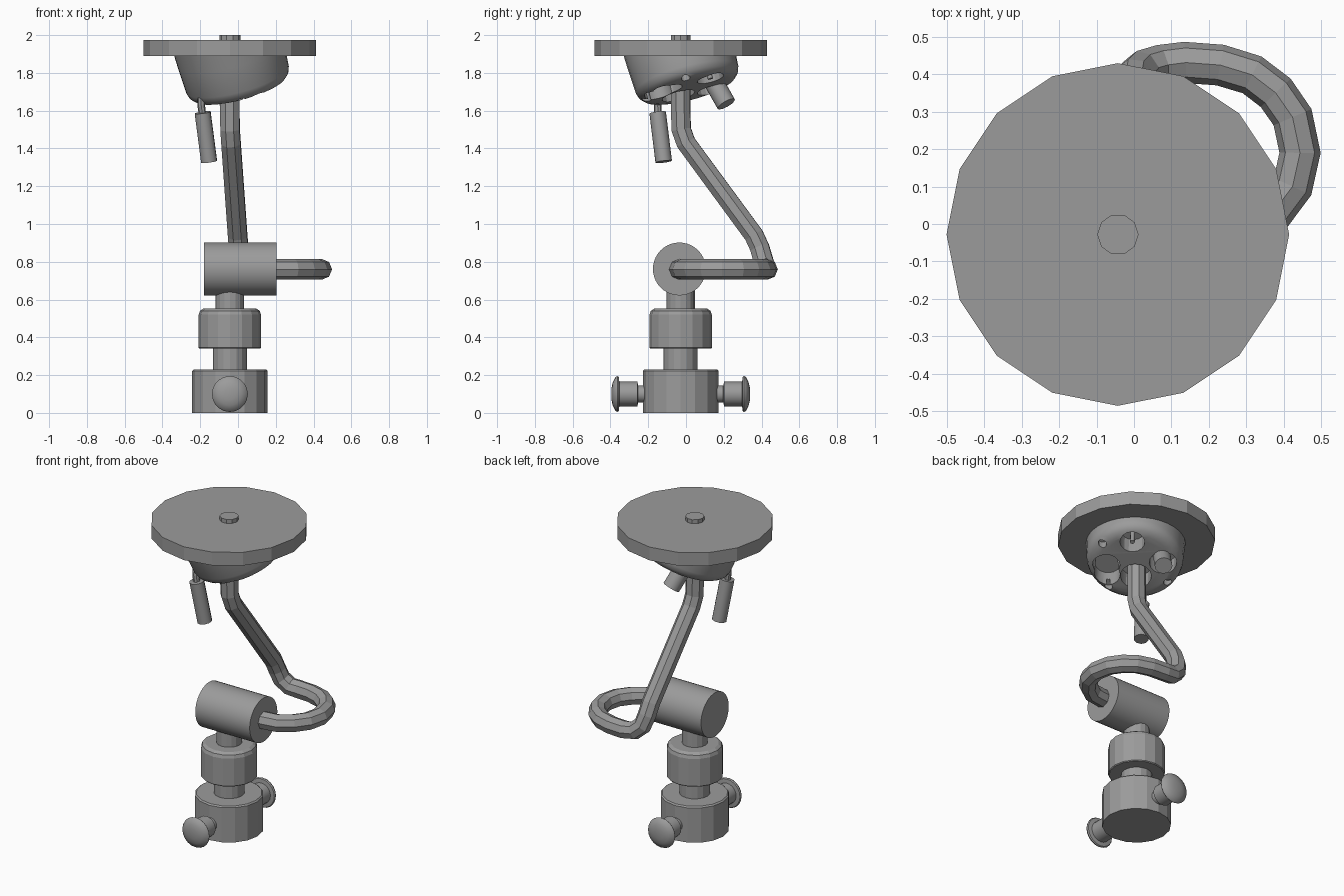
import bpy, bmesh, math
from mathutils import Vector

if "Cube" in bpy.data.objects:
    bpy.data.objects.remove(bpy.data.objects["Cube"])

CX, CY = -0.043, -0.028          # column axis
UP = (0, 0, 1)

# Dark grey finish for every part
GREY = bpy.data.materials.new("dark_grey")
GREY.diffuse_color = (0.33, 0.33, 0.33, 1)
GREY.use_nodes = True
GREY.node_tree.nodes["Principled BSDF"].inputs["Base Color"].default_value = GREY.diffuse_color


def lathe(name, profile, segs, origin=(CX, CY, 0), axis=UP, smooth=None, clip=None):
    """Spin (radius, height) points around an axis and cap both ends."""
    rot = Vector(UP).rotation_difference(Vector(axis).normalized())
    bm = bmesh.new()
    rings = []
    for r, h in profile:
        ring = []
        for i in range(segs):
            a = 2 * math.pi * i / segs
            p = rot @ Vector((r * math.cos(a), r * math.sin(a), h)) + Vector(origin)
            ring.append(bm.verts.new(p))
        rings.append(ring)
    for a, b in zip(rings, rings[1:]):
        for i in range(segs):
            j = (i + 1) % segs
            bm.faces.new((a[i], a[j], b[j], b[i]))
    bm.faces.new(rings[0])
    bm.faces.new(rings[-1])
    if clip is not None:
        geom = bm.verts[:] + bm.edges[:] + bm.faces[:]
        cut = bmesh.ops.bisect_plane(bm, geom=geom, plane_co=(0, 0, clip),
                                     plane_no=UP, clear_outer=True)
        edges = [e for e in cut["geom_cut"] if isinstance(e, bmesh.types.BMEdge)]
        bmesh.ops.contextual_create(bm, geom=edges)
    bmesh.ops.recalc_face_normals(bm, faces=bm.faces)
    me = bpy.data.meshes.new(name)
    bm.to_mesh(me)
    bm.free()
    me.materials.append(GREY)
    ob = bpy.data.objects.new(name, me)
    bpy.context.collection.objects.link(ob)
    if smooth:
        select(ob)
        bpy.ops.object.shade_smooth_by_angle(angle=math.radians(smooth))
    return ob


def select(ob):
    bpy.ops.object.select_all(action='DESELECT')
    ob.select_set(True)
    bpy.context.view_layer.objects.active = ob


def rod(name, a, b, r, segs, smooth=None):
    a, b = Vector(a), Vector(b)
    return lathe(name, [(r, 0), (r, (b - a).length)], segs, a, b - a, smooth)


def tube(name, pts, r):
    cu = bpy.data.curves.new(name, 'CURVE')
    cu.dimensions = '3D'
    cu.bevel_depth, cu.bevel_resolution, cu.use_fill_caps = r, 2, True
    sp = cu.splines.new('POLY')
    sp.points.add(len(pts) - 1)
    for p, co in zip(sp.points, pts):
        p.co = (*co, 1)
    sp.use_smooth = False
    cu.materials.append(GREY)
    ob = bpy.data.objects.new(name, cu)
    bpy.context.collection.objects.link(ob)
    select(ob)
    bpy.ops.object.convert(target='MESH')
    return ob


# Column: base, necks and collar
lathe("base", [(0.2, 0), (0.2, 0.222), (0.192, 0.23)], 16)
lathe("lower_neck", [(0.09, 0.2), (0.09, 0.36)], 16)
lathe("collar", [(0.16, 0.34), (0.165, 0.345), (0.165, 0.52), (0.158, 0.54), (0.14, 0.552)], 16)
lathe("upper_neck", [(0.075, 0.54), (0.075, 0.68)], 16)

# Side knobs, front and back
for s, label in ((-1, "front"), (1, "back")):
    lathe(label + "_knob",
          [(0.045, 0.15), (0.045, 0.225), (0.065, 0.23), (0.065, 0.325), (0.09, 0.328),
           (0.095, 0.335), (0.09, 0.345), (0.06, 0.36), (0.03, 0.367)],
          20, (CX, CY, 0.1), (0, s, 0), 40)

# Horizontal pivot barrel
lathe("pivot_barrel", [(0.14, -0.18), (0.14, 0.205)], 40, (0, -0.035, 0.762), (1, 0, 0), 30)

# Curved arm: half circle, bend, sloped rise, vertical end
bend = [(0.08, -0.035), (0.2, -0.035), (0.3, -0.02), (0.37, 0.03), (0.423, 0.1), (0.443, 0.19),
        (0.423, 0.285), (0.378, 0.35), (0.315, 0.398), (0.23, 0.424), (0.135, 0.431)]
arm = [(x, y, 0.76) for x, y in bend]
arm += [(0.07, 0.423, 0.768), (0.022, 0.409, 0.81), (0.003, 0.39, 0.875),
        (-0.002, 0.36, 0.94), (-0.037, 0.0, 1.43), (-0.042, -0.025, 1.5),
        (CX, CY, 1.6), (CX, CY, 1.8)]
tube("curved_arm", arm, 0.055)

# Top plate and its centre pin
lathe("top_plate", [(0.457, 1.89), (0.457, 1.975)], 16)
lathe("centre_pin", [(0.055, 1.95), (0.055, 2.0)], 10)

# Tilted turret under the plate, trimmed flat inside it
D = Vector((0.25, 0.25, -0.935)).normalized()
FACE = Vector((0.012, 0.02, 1.71))
turret = lathe("turret", [(0.295, -0.36), (0.289, -0.2), (0.281, -0.06), (0.272, -0.032),
                          (0.25, -0.01), (0.215, 0)], 36, FACE, D, 30, 1.92)

# Sockets in the turret face
U = Vector((1, 1, 0)).normalized()
U = (U - D * U.dot(D)).normalized()      # uphill on the face
V = D.cross(U)
if V.x > 0:
    V = -V


def on_face(deg, radius, depth=0.0):
    a = math.radians(deg)
    return FACE + radius * (U * math.cos(a) + V * math.sin(a)) + D * depth


holes = [(0, 0.165, 0.072), (90, 0.165, 0.08), (180, 0.09, 0.09), (270, 0.165, 0.08),
         (247, 0.18, 0.076)]
holes += [(d, 0.235, 0.024) for d in (130, 225, 312)]
for deg, radius, r in holes:
    depth = 0.11 if r > 0.03 else 0.05
    cutter = rod("socket_cutter", on_face(deg, radius, -depth), on_face(deg, radius, 0.1), r, 16)
    cutter.hide_render = True
    mod = turret.modifiers.new("socket", 'BOOLEAN')
    mod.operation, mod.solver, mod.object = 'DIFFERENCE', 'EXACT', cutter
    select(turret)
    bpy.ops.object.modifier_apply(modifier=mod.name)
    bpy.data.objects.remove(cutter)
select(turret)
bpy.ops.object.shade_smooth_by_angle(angle=math.radians(30))

# Fittings: pin, short stub and hanging cylinder
rod("socket_pin", on_face(0, 0.165, -0.13), on_face(0, 0.165, 0), 0.014, 8, 50)
rod("short_stub", (-0.1, 0.125, 1.79), (-0.045, 0.213, 1.635), 0.052, 12, 40)
tube("hanger_link", [(-0.195, -0.145, 1.7), (-0.195, -0.15, 1.63), (-0.187, -0.148, 1.57)], 0.02)
rod("hanging_cylinder", (-0.187, -0.15, 1.59), (-0.153, -0.118, 1.33), 0.044, 10, 40)
